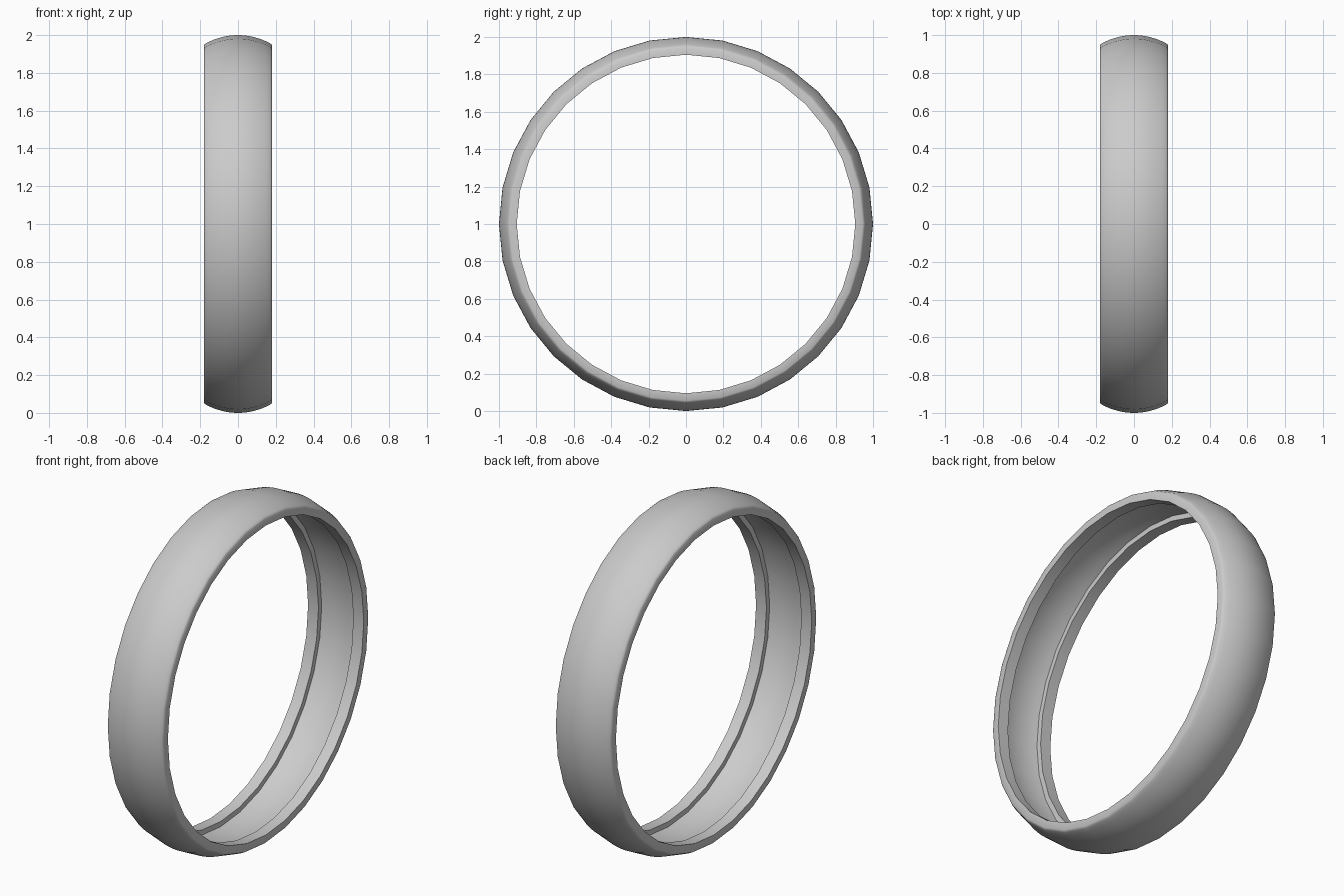
import bpy
import bmesh
import math

cube = bpy.data.objects.get("Cube")
if cube:
    bpy.data.objects.remove(cube, do_unlink=True)

SEGMENTS = 32
HALF_WIDTH = 0.18
LIP = 0.067


def make_material(name, color):
    mat = bpy.data.materials.new(name)
    mat.use_nodes = True
    mat.diffuse_color = color
    mat.node_tree.nodes["Principled BSDF"].inputs["Base Color"].default_value = color
    return mat


def dome(x, edge, top, half):
    """Radius of a shallow crown across the band."""
    return edge + (top - edge) * (1 - (x / half) ** 2)


# Half cross-section (x, radius): crown, rounded shoulder, lip, inner channel
steps = 8
crown = [(0.17 * i / steps, dome(0.17 * i / steps, 0.957, 1.0, 0.17))
         for i in range(steps + 1)]
shoulder = [(0.176, 0.952), (HALF_WIDTH, 0.945)]
lip = [(HALF_WIDTH, 0.905), (HALF_WIDTH - LIP, 0.905)]
inner = HALF_WIDTH - LIP
channel = [(inner * i / 4, dome(inner * i / 4, 0.935, 0.95, inner))
           for i in range(4, -1, -1)]
half = crown + shoulder + lip + channel

# Mirror the half section into a closed loop
profile = half + [(-x, r) for x, r in reversed(half[1:-1])]

# Sweep the section around the x axis
bm = bmesh.new()
rings = []
for s in range(SEGMENTS):
    a = 2 * math.pi * s / SEGMENTS
    rings.append([bm.verts.new((x, r * math.cos(a), 1 + r * math.sin(a)))
                  for x, r in profile])
count = len(profile)
for s in range(SEGMENTS):
    a, b = rings[s], rings[(s + 1) % SEGMENTS]
    for i in range(count):
        j = (i + 1) % count
        bm.faces.new((a[i], a[j], b[j], b[i]))
bmesh.ops.recalc_face_normals(bm, faces=bm.faces)

mesh = bpy.data.meshes.new("ring_band")
bm.to_mesh(mesh)
bm.free()
band = bpy.data.objects.new("ring_band", mesh)
bpy.context.collection.objects.link(band)
mesh.materials.append(make_material("plain grey", (0.6, 0.6, 0.6, 1)))

# Smooth band with crisp lip edges
bpy.ops.object.select_all(action="DESELECT")
band.select_set(True)
bpy.context.view_layer.objects.active = band
bpy.ops.object.shade_smooth_by_angle(angle=math.radians(50))
